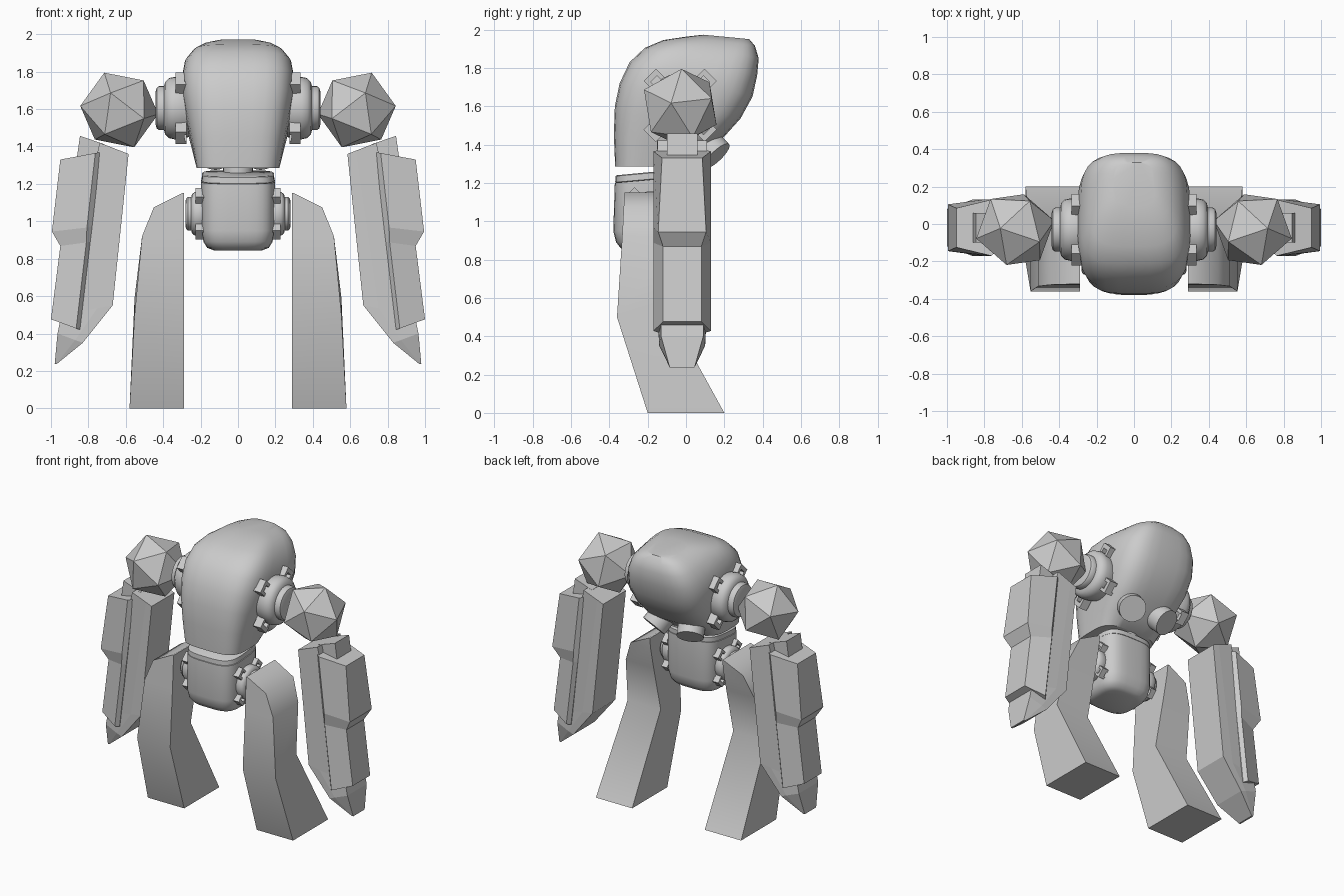
import bpy, bmesh, math
from mathutils import Vector, Matrix

if "Cube" in bpy.data.objects:
    bpy.data.objects.remove(bpy.data.objects["Cube"])


def finish(name, bm, mirror=False, smooth=None):
    """Turn a bmesh in world coordinates into an object."""
    bmesh.ops.recalc_face_normals(bm, faces=bm.faces[:])
    me = bpy.data.meshes.new(name)
    bm.to_mesh(me)
    bm.free()
    ob = bpy.data.objects.new(name, me)
    bpy.context.collection.objects.link(ob)
    if mirror:
        ob.modifiers.new("Mirror", 'MIRROR')
    if smooth:
        bpy.ops.object.select_all(action='DESELECT')
        ob.select_set(True)
        bpy.context.view_layer.objects.active = ob
        bpy.ops.object.shade_smooth_by_angle(angle=math.radians(smooth))
    return ob


def loft(bm, rings):
    """Skin closed rings of equal length and cap both ends."""
    rows = [[bm.verts.new(p) for p in r] for r in rings]
    n = len(rows[0])
    for a, b in zip(rows, rows[1:]):
        for i in range(n):
            j = (i + 1) % n
            bm.faces.new((a[i], a[j], b[j], b[i]))
    bm.faces.new(rows[0])
    bm.faces.new(rows[-1])


def rounded_ring(front, back, w, n=32, power=0.55):
    """Rounded-square ring spanning a front and a back (y, z) point."""
    f, b = Vector((0, *front)), Vector((0, *back))
    c, h = (f + b) / 2, (f - b) / 2
    soft = lambda t: math.copysign(abs(t) ** power, t)
    return [c + h * soft(math.cos(t)) + Vector((w * soft(math.sin(t)), 0, 0))
            for t in (2 * math.pi * (i + 0.5) / n for i in range(n))]


def body(name, rings):
    bm = bmesh.new()
    loft(bm, [rounded_ring(*r) for r in rings])
    return finish(name, bm, smooth=40)


def box(bm, size, mat):
    bmesh.ops.create_cube(bm, size=1, matrix=mat @ Matrix.Diagonal((*size, 1)))


# Hunched upper torso, leaning back towards the top
body("upper_torso", [
    ((-.37, 1.285), (0, 1.285), .222),
    ((-.377, 1.45), (.08, 1.35), .247),
    ((-.372, 1.6), (.19, 1.43), .275),
    ((-.347, 1.72), (.285, 1.535), .297),
    ((-.295, 1.83), (.348, 1.65), .302),
    ((-.215, 1.905), (.372, 1.76), .285),
    ((-.12, 1.945), (.38, 1.85), .24),
    ((0, 1.963), (.36, 1.915), .185),
    ((.09, 1.973), (.33, 1.95), .11)])

# Pelvis with rounded bottom, and the collar on top of it
body("pelvis", [
    ((-.31, .845), (-.07, .845), .13),
    ((-.34, .858), (-.04, .858), .165),
    ((-.365, .89), (-.015, .89), .185),
    ((-.38, .95), (0, .95), .197),
    ((-.372, 1.2), (0, 1.233), .198)])
body("waist_collar", [
    ((-.36, 1.2), (-.01, 1.233), .185),
    ((-.37, 1.203), (0, 1.236), .195),
    ((-.368, 1.235), (0, 1.268), .193),
    ((-.36, 1.24), (-.01, 1.273), .185)])

# Waist post
bm = bmesh.new()
bmesh.ops.create_cone(bm, cap_ends=True, segments=24, radius1=.08, radius2=.08, depth=.2,
                      matrix=Matrix.Translation((0, -.085, 1.28)))
finish("waist_post", bm, smooth=40)

# Two exhausts under the back
bm = bmesh.new()
aim = Vector((.3, .65, -.68)).normalized()
bmesh.ops.create_cone(bm, cap_ends=True, segments=24, radius1=.09, radius2=.09, depth=.26,
                      matrix=Matrix.Translation(Vector((.145, .16, 1.34)) - aim * .13)
                      @ aim.to_track_quat('Z', 'Y').to_matrix().to_4x4())
finish("back_exhaust", bm, True, 40)


def joint(name, y, z, profile):
    """Turned hub along x."""
    bm = bmesh.new()
    loft(bm, [[(x, y + r * math.cos(t), z + r * math.sin(t))
               for t in (2 * math.pi * i / 32 for i in range(32))] for x, r in profile])
    finish(name, bm, True, 40)


def clips(name, x, y, z, radius, s):
    """Four forked brackets set diagonally around a hub."""
    bm = bmesh.new()
    for k in range(4):
        m = (Matrix.Translation((x, y, z)) @ Matrix.Rotation(math.pi / 4 + k * math.pi / 2, 4, 'X')
             @ Matrix.Translation((0, 0, radius)))
        box(bm, (.05 * s, .09 * s, .03 * s), m @ Matrix.Translation((.005 * s, 0, .025 * s)))
        for side in (-1, 1):
            box(bm, (.06 * s, .022 * s, .08 * s), m @ Matrix.Translation((0, side * .034 * s, 0)))
    finish(name, bm, True)


# Shoulder and hip joints
joint("shoulder_joint", -.03, 1.605, [
    (.24, .15), (.3, .163), (.34, .167), (.37, .16), (.39, .14),
    (.395, .118), (.42, .118), (.434, .11), (.44, .09)])
clips("shoulder_clips", .305, -.03, 1.605, .185, 1)
joint("hip_joint", -.18, 1.04, [
    (.17, .11), (.2, .117), (.23, .117), (.246, .105), (.25, .09),
    (.268, .09), (.278, .08), (.282, .06)])
clips("hip_clips", .205, -.18, 1.04, .13, .75)

# Faceted shoulder ball: an icosahedron turned with one corner outwards
bm = bmesh.new()
out = Vector((.96, -.22, .1)).normalized()
fwd = Vector((.25, -.87, .42))
fwd = (fwd - fwd.project(out)).normalized()
turn = Matrix((fwd, out.cross(fwd), out)).transposed().to_4x4()
bmesh.ops.create_icosphere(bm, subdivisions=1, radius=.215,
                           matrix=Matrix.Translation((.635, -.03, 1.595)) @ turn)
finish("shoulder_ball", bm, True)


def arm_part(name, rows, t=.13):
    """Slab from rows of inner (x, z), outer (x, z), then inner, middle and outer half depth."""
    bm = bmesh.new()
    rings = []
    for a, b, hi, hm, ho in rows:
        a, b = Vector(a), Vector(b)
        half = [(a, hi), (a.lerp(b, t), hm), (b, ho)]
        ring = [(p.x, -.02 - h, p.y) for p, h in half]
        rings.append(ring + [(p.x, -.02 + h, p.y) for p, h in reversed(half)])
    loft(bm, rings)
    finish(name, bm, True)


# Forearm blade, outer armour plate and the peg joining them to the shoulder
arm_part("forearm_blade", [
    ((.585, 1.36), (.74, 1.42), .13, .13, .13),
    ((.67, .55), (.945, .5), .13, .127, .11),
    ((.83, .35), (.965, .4), .12, .12, .11),
    ((.968, .238), (.98, .238), .065, .065, .065)], .3)
arm_part("arm_armour", [
    ((.735, 1.37), (.95, 1.33), .125, .15, .105),
    ((.78, .97), (.995, .945), .125, .15, .125),
    ((.79, .89), (.95, .868), .125, .15, .1),
    ((.845, .42), (1, .476), .125, .15, .1)])
arm_part("arm_peg", [
    ((.71, 1.41), (.845, 1.457), .08, .08, .08),
    ((.73, 1.25), (.87, 1.28), .08, .08, .08)])

# Bent legs: outer x, front (y, z), back (y, z)
bm = bmesh.new()
rows = [(.58, (-.2, 0), (.2, 0)),
        (.553, (-.36, .5), (-.125, .59)),
        (.513, (-.333, .92), (-.045, .92)),
        (.45, (-.325, 1.075), (-.01, 1.075)),
        (.3, (-.32, 1.15), (0, 1.15))]
loft(bm, [[(.29, *f), (x, *f), (x, *b), (.29, *b)] for x, f, b in rows])
finish("leg", bm, True, 50)
